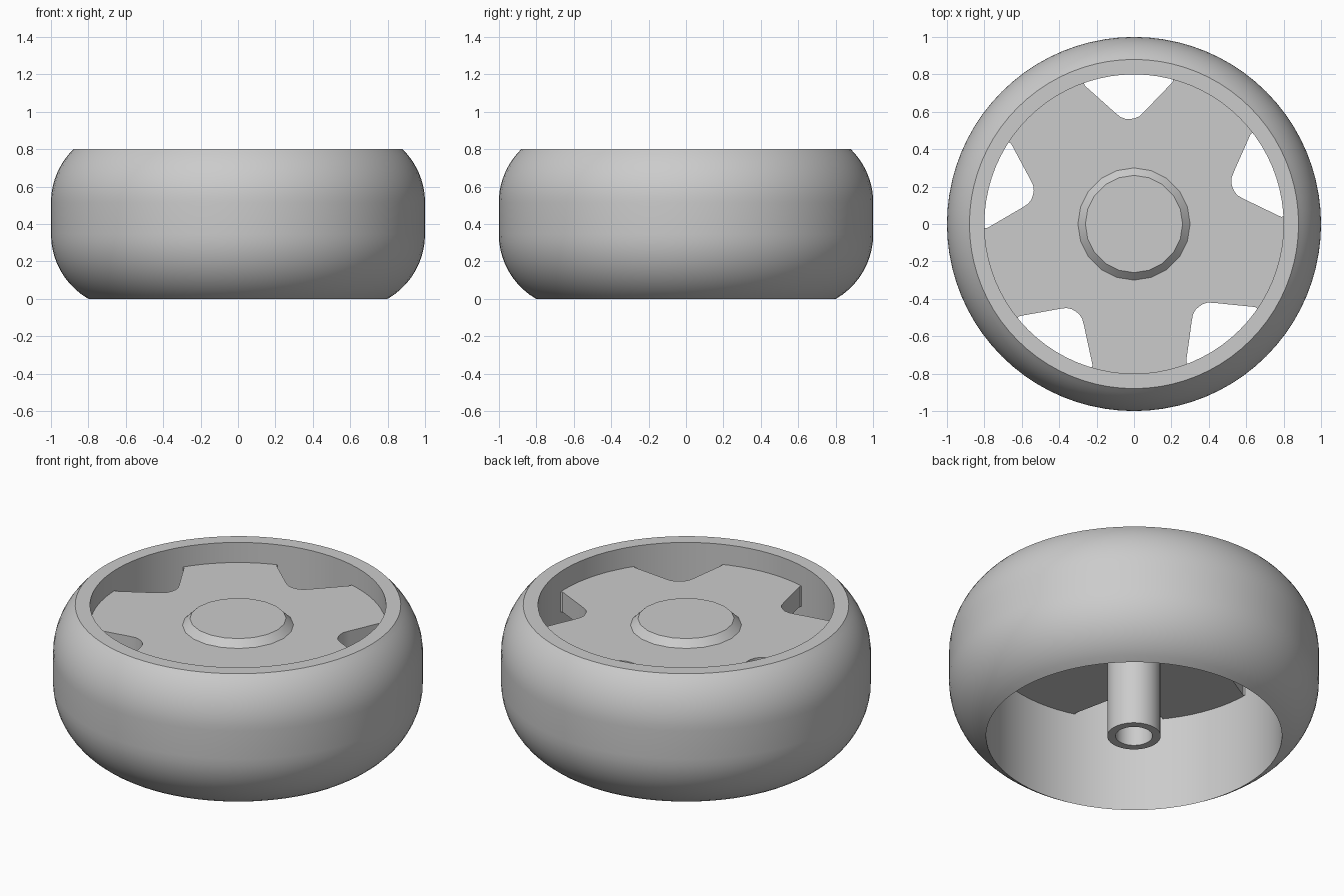
import bpy
import bmesh
from math import sin, cos, pi, radians, sqrt, atan2

if "Cube" in bpy.data.objects:
    bpy.data.objects.remove(bpy.data.objects["Cube"], do_unlink=True)

GREY = (0.6, 0.6, 0.6, 1)
grey = bpy.data.materials.new("light_grey")
grey.use_nodes = True
grey.diffuse_color = GREY
grey.node_tree.nodes["Principled BSDF"].inputs["Base Color"].default_value = GREY


def finish(name, bm):
    """Turn a bmesh into a smooth-shaded object with crisp edges."""
    bmesh.ops.remove_doubles(bm, verts=bm.verts, dist=1e-5)
    bmesh.ops.recalc_face_normals(bm, faces=bm.faces)
    mesh = bpy.data.meshes.new(name)
    bm.to_mesh(mesh)
    bm.free()
    mesh.materials.append(grey)
    obj = bpy.data.objects.new(name, mesh)
    bpy.context.collection.objects.link(obj)
    bpy.ops.object.select_all(action="DESELECT")
    obj.select_set(True)
    bpy.context.view_layer.objects.active = obj
    bpy.ops.object.shade_smooth_by_angle(angle=radians(30))
    return obj


def lathe(name, profile, sides, closed=False):
    """Revolve (radius, z) points around the vertical axis."""
    bm = bmesh.new()
    verts = [bm.verts.new((r, 0, z)) for r, z in profile]
    pairs = list(zip(verts, verts[1:]))
    if closed:
        pairs.append((verts[-1], verts[0]))
    edges = [bm.edges.new(p) for p in pairs]
    bmesh.ops.spin(bm, geom=verts + edges, cent=(0, 0, 0), axis=(0, 0, 1),
                   angle=2 * pi, steps=sides, use_merge=True)
    return finish(name, bm)


# Tyre: rounded shoulders of one radius, flat tread, straight bore
R = 0.4
low, high = 0.346, 0.514
top_angle = atan2(0.8 - high, 0.28)
steps = 10
tyre = [(0.8, 0.8), (0.8, 0)]
for i in range(1, steps + 1):
    a = -pi / 3 * (1 - i / steps)
    tyre.append((1 - R + R * cos(a), low + R * sin(a)))
for i in range(steps):
    a = top_angle * i / steps
    tyre.append((1 - R + R * cos(a), high + R * sin(a)))
tyre.append((0.88, 0.8))
lathe("tyre", tyre, 80, closed=True)

# Spoked disc: half of one window as (tangential, radial), mirrored and repeated
half = [(0.0, 0.562), (0.025, 0.564), (0.05, 0.574), (0.08, 0.6), (0.15, 0.668),
        (0.225, 0.74), (0.236, 0.752), (0.238, 0.765), (0.235, 0.775)]
window = [(-t, r) for t, r in reversed(half)] + half[1:]
rim_r = 0.81
edge_angle = radians(16.8)
outline = []
for k in range(5):
    mid = radians(92.2 + 72 * k)
    for t, r in window:
        d, a = sqrt(t * t + r * r), mid - atan2(t, r)
        outline.append((d * cos(a), d * sin(a)))
    # walk clockwise along the spoke's rim edge
    span = 2 * pi / 5 - 2 * edge_angle
    for i in range(11):
        a = mid - edge_angle - span * i / 10
        outline.append((rim_r * cos(a), rim_r * sin(a)))
    # the next window clockwise follows
    if k == 0:
        segment = list(outline)
outline = []
for k in range(5):
    c, s = cos(-2 * pi / 5 * k), sin(-2 * pi / 5 * k)
    outline += [(x * c - y * s, x * s + y * c) for x, y in segment]

bm = bmesh.new()
face = bm.faces.new([bm.verts.new((x, y, 0.56)) for x, y in outline])
out = bmesh.ops.extrude_face_region(bm, geom=[face], use_keep_orig=True)
top = [v for v in out["geom"] if isinstance(v, bmesh.types.BMVert)]
bmesh.ops.translate(bm, verts=top, vec=(0, 0, 0.12))
finish("spoked_disc", bm)

# Hub cap: low chamfered boss on the outer face
lathe("hub_cap", [(0.3, 0.675), (0.3, 0.68), (0.26, 0.72), (0, 0.72)], 20)

# Axle post: hollow tube behind the disc
lathe("axle_post", [(0.145, 0.57), (0.145, 0), (0.1, 0), (0.1, 0.55), (0, 0.55)], 32)
